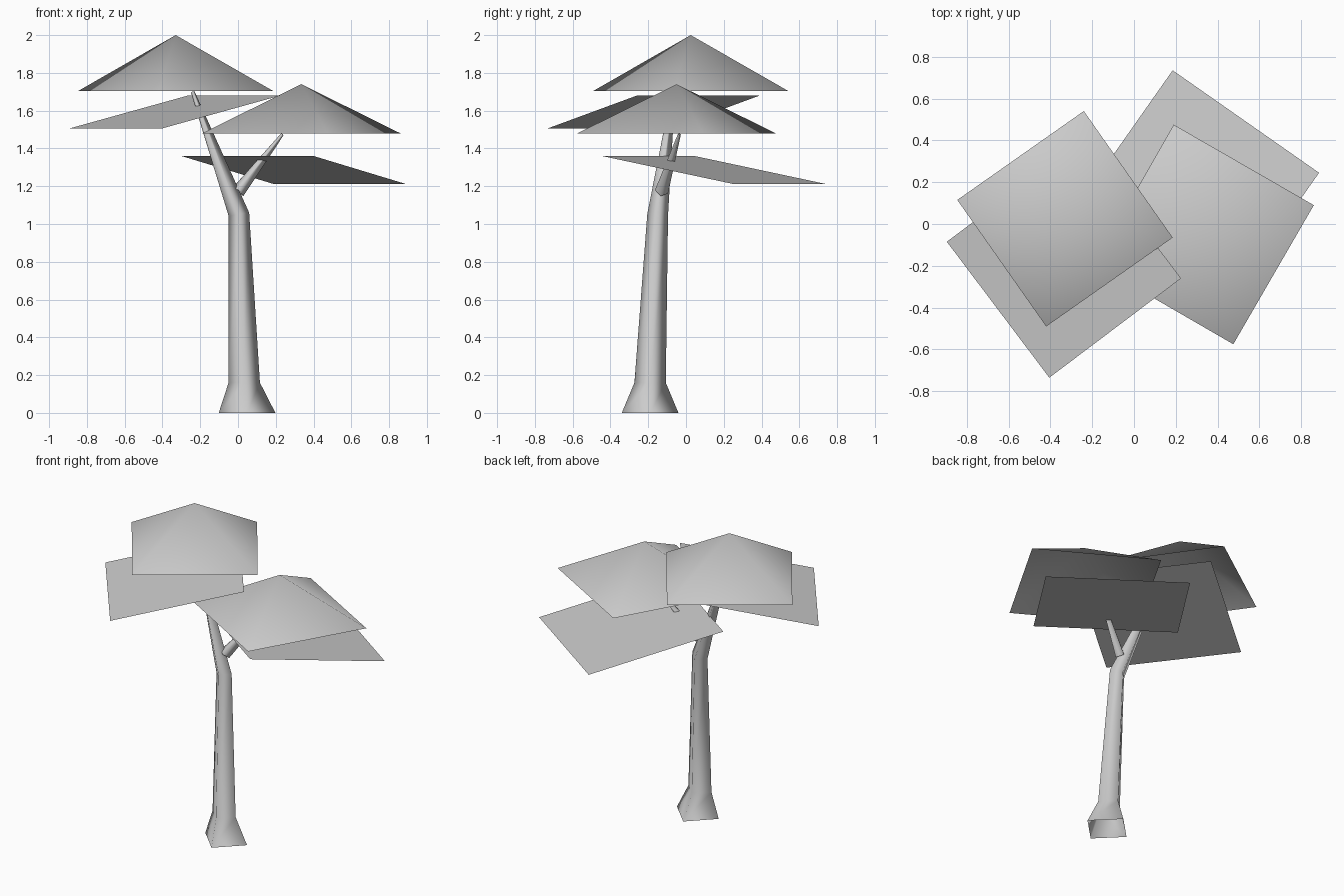
import bpy
from mathutils import Vector

cube = bpy.data.objects.get("Cube")
if cube:
    bpy.data.objects.remove(cube, do_unlink=True)

grey = bpy.data.materials.new("light_grey")
grey.use_nodes = True
GREY = (0.6, 0.6, 0.6, 1)
grey.diffuse_color = GREY
grey.node_tree.nodes["Principled BSDF"].inputs["Base Color"].default_value = GREY


def add_mesh(name, verts, faces):
    mesh = bpy.data.meshes.new(name)
    mesh.from_pydata(verts, [], faces)
    mesh.materials.append(grey)
    mesh.shade_smooth()
    obj = bpy.data.objects.new(name, mesh)
    bpy.context.collection.objects.link(obj)
    return obj


def limb(name, rings):
    """Open four-sided tube through (centre, radius, ring axis) rings."""
    verts, faces = [], []
    for centre, radius, axis in rings:
        turn = Vector((0, 0, 1)).rotation_difference(Vector(axis))
        for corner in ((1, 0, 0), (0, 1, 0), (-1, 0, 0), (0, -1, 0)):
            verts.append(Vector(centre) + turn @ (Vector(corner) * radius))
    for r in range(len(rings) - 1):
        for i in range(4):
            a, b = r * 4 + i, r * 4 + (i + 1) % 4
            faces.append((a, b, b + 4, a + 4))
    return add_mesh(name, verts, faces)


def canopy(name, corners, base, apex):
    """Open pyramid roof of foliage; corners run anticlockwise."""
    verts = [(x, y, base) for x, y in corners] + [apex]
    return add_mesh(name, verts, [(i, (i + 1) % 4, 4) for i in range(4)])


def leaf_sheet(name, corner, side_a, side_b):
    """Single tilted rectangle spanned by two edges."""
    c, a, b = Vector(corner), Vector(side_a), Vector(side_b)
    return add_mesh(name, [c, c + a, c + a + b, c + b], [(0, 1, 2, 3)])


# Trunk with flared foot, and its side branch
up = (0, 0, 1)
lean = (-0.25, 0.09, 0.65)
limb("trunk", [
    ((0.048, -0.19, 0), 0.15, up),
    ((0.033, -0.19, 0.16), 0.083, up),
    ((0.005, -0.15, 1.05), 0.055, (-0.18, 0.08, 1)),
    ((-0.24, -0.067, 1.7), 0.01, lean),
])
reach = (0.235, 0.095, 0.305)
limb("branch", [
    ((0, -0.13, 1.17), 0.036, reach),
    ((0.235, -0.035, 1.475), 0.008, reach),
])

# Pyramid canopies
canopy("left_canopy",
       [(-0.24, 0.54), (-0.845, 0.115), (-0.42, -0.49), (0.185, -0.065)],
       1.705, (-0.33, 0.025, 2.0))
canopy("right_canopy",
       [(0.19, 0.475), (-0.19, -0.19), (0.475, -0.575), (0.86, 0.09)],
       1.48, (0.335, -0.05, 1.74))

# Flat foliage sheets below them
leaf_sheet("left_leaf_sheet", (-0.895, -0.085, 1.505),
           (0.49, -0.65, 0), (0.63, 0.475, 0.175))
leaf_sheet("right_leaf_sheet", (-0.3, 0.045, 1.36),
           (0.7, -0.49, 0), (0.485, 0.69, -0.147))
